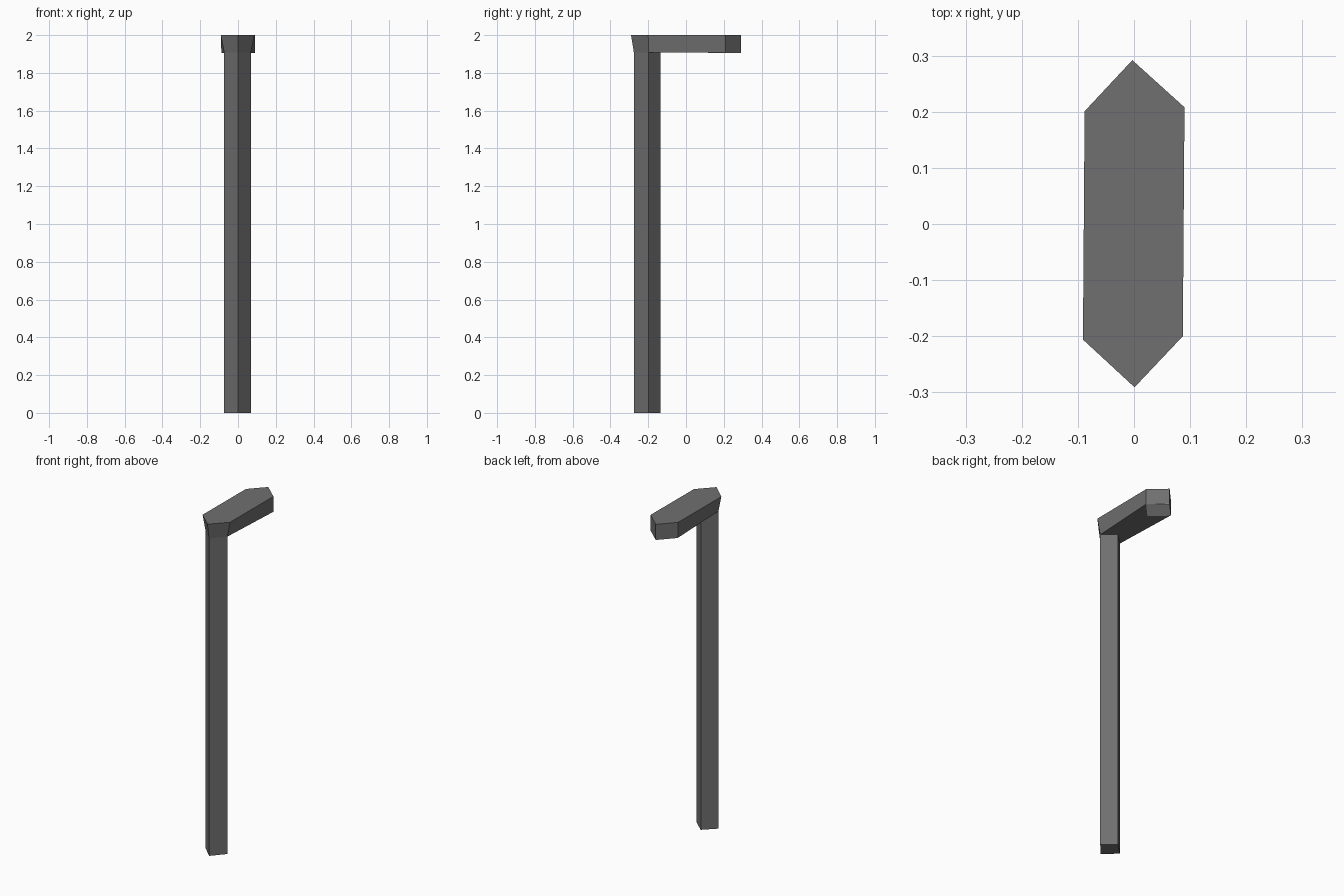
import bpy, bmesh

if "Cube" in bpy.data.objects:
    bpy.data.objects.remove(bpy.data.objects["Cube"])


def material(name, value):
    m = bpy.data.materials.new(name)
    m.diffuse_color = (value, value, value, 1)
    m.use_nodes = True
    m.node_tree.nodes["Principled BSDF"].inputs["Base Color"].default_value = m.diffuse_color
    return m


grey = material("dark_grey", 0.162)
pale = material("pale_lamp", 0.8)


def loft(name, lower, upper, z0, z1, mat):
    """Solid between two outlines with the same number of corners."""
    bm = bmesh.new()
    a = [bm.verts.new((x, y, z0)) for x, y in lower]
    b = [bm.verts.new((x, y, z1)) for x, y in upper]
    n = len(a)
    bm.faces.new(a[::-1])
    bm.faces.new(b)
    for i in range(n):
        j = (i + 1) % n
        bm.faces.new((a[i], a[j], b[j], b[i]))
    bmesh.ops.recalc_face_normals(bm, faces=bm.faces)
    mesh = bpy.data.meshes.new(name)
    bm.to_mesh(mesh)
    bm.free()
    mesh.materials.append(mat)
    obj = bpy.data.objects.new(name, mesh)
    bpy.context.collection.objects.link(obj)
    return obj


# Outlines, counter-clockwise from the left corner
post_front = [(-0.073, -0.204), (0.001, -0.276), (0.068, -0.199)]
arm_front = [(-0.091, -0.206), (0.001, -0.291), (0.087, -0.2)]
arm_back = [(0.09, 0.208), (-0.003, 0.292), (-0.088, 0.201)]
ARM_Z = 1.908

# Diamond-section upright
diamond = post_front + [(-0.003, -0.136)]
loft("post", diamond, diamond, 0.0, ARM_Z, grey)

# Pointed arm on top, flaring out from the post at the front
loft("arm", post_front + arm_back, arm_front + arm_back, ARM_Z, 2.0, grey)

# Pale diamond lamp plate under the far tip
lamp_outline = arm_back + [(0.004, 0.116)]
loft("lamp", lamp_outline, lamp_outline, ARM_Z - 0.002, ARM_Z, pale)
